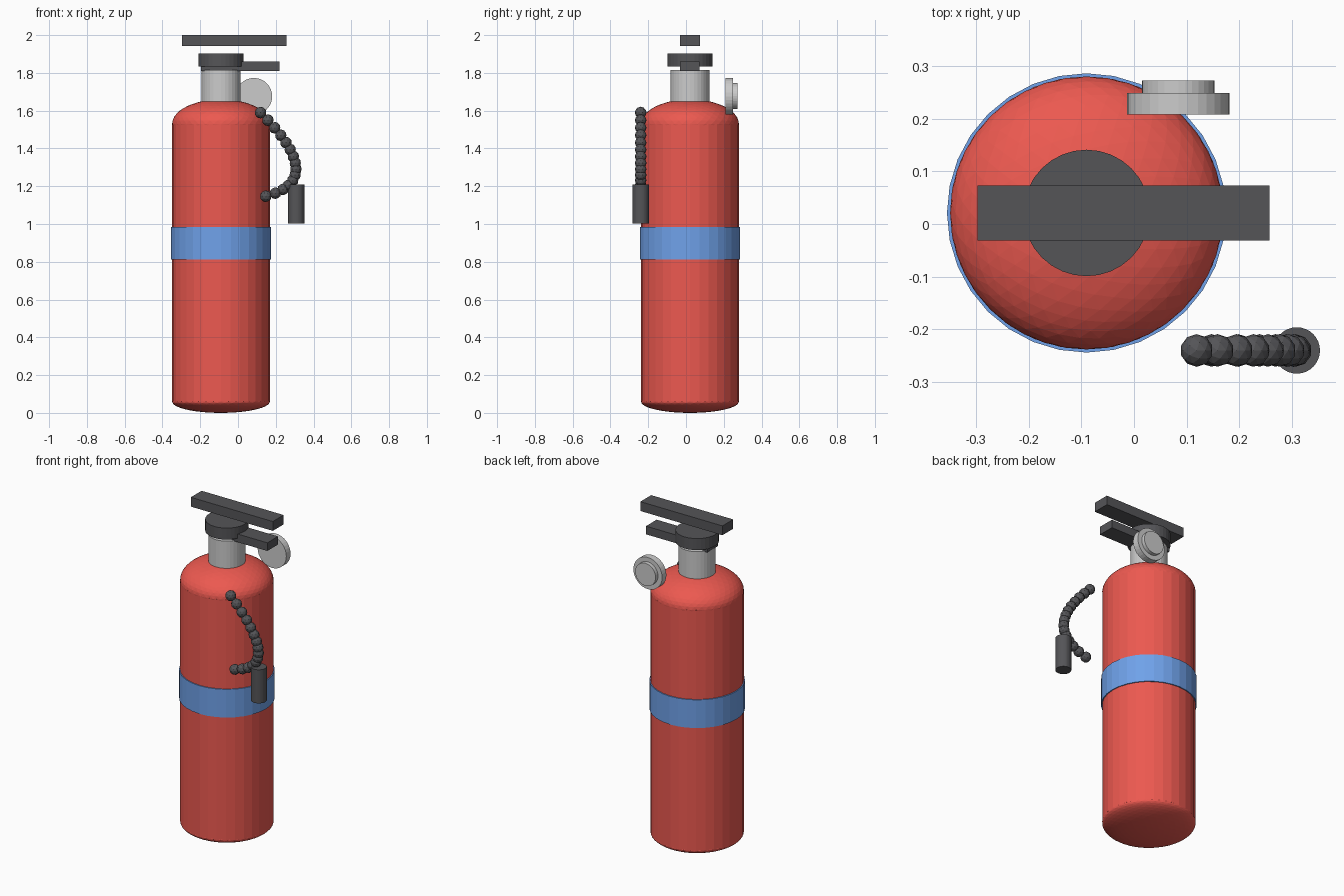
import bpy
from math import pi
from mathutils import Vector

if "Cube" in bpy.data.objects:
    bpy.data.objects.remove(bpy.data.objects["Cube"])

AX, AY = -0.09, 0.021  # axis of the tank


def material(name, rgb):
    m = bpy.data.materials.new(name)
    m.diffuse_color = (*rgb, 1)
    m.use_nodes = True
    m.node_tree.nodes["Principled BSDF"].inputs["Base Color"].default_value = m.diffuse_color
    return m


RED = material("red", (0.84, 0.10, 0.08))
BLUE = material("blue", (0.16, 0.36, 0.82))
DARK = material("dark", (0.09, 0.09, 0.097))
METAL = material("metal", (0.65, 0.66, 0.66))


def finish(name, mat):
    ob = bpy.context.object
    ob.name = name
    ob.data.materials.append(mat)
    return ob


def cylinder(name, x, y, z0, z1, r, mat):
    bpy.ops.mesh.primitive_cylinder_add(
        vertices=32, radius=r, depth=z1 - z0, location=(x, y, (z0 + z1) / 2))
    return finish(name, mat)


def disc(name, x, z, y0, y1, r, mat):
    bpy.ops.mesh.primitive_cylinder_add(
        vertices=32, radius=r, depth=y1 - y0,
        location=(x, (y0 + y1) / 2, z), rotation=(pi / 2, 0, 0))
    return finish(name, mat)


def ball(name, loc, scale, subdivisions, mat):
    bpy.ops.mesh.primitive_ico_sphere_add(
        subdivisions=subdivisions, radius=1, location=loc, scale=scale)
    return finish(name, mat)


def box(name, x0, x1, y0, y1, z0, z1, mat):
    bpy.ops.mesh.primitive_cube_add(
        size=1, location=((x0 + x1) / 2, (y0 + y1) / 2, (z0 + z1) / 2),
        scale=(x1 - x0, y1 - y0, z1 - z0))
    return finish(name, mat)


# Tank: straight wall with a shallow dome at each end
cylinder("tank_wall", AX, AY, 0.06, 1.53, 0.259, RED)
ball("tank_shoulder", (AX, AY, 1.53), (0.259, 0.259, 0.13), 4, RED)
ball("tank_base", (AX, AY, 0.06), (0.259, 0.259, 0.06), 4, RED)
cylinder("label_band", AX, AY, 0.813, 0.985, 0.265, BLUE)

# Valve neck, cap and the two levers
cylinder("valve_neck", AX, AY, 1.60, 1.815, 0.103, METAL)
cylinder("valve_cap", AX, AY, 1.833, 1.903, 0.12, DARK)
box("carry_handle", -0.195, 0.22, -0.031, 0.072, 1.81, 1.86, DARK)
box("squeeze_lever", -0.297, 0.257, -0.031, 0.073, 1.943, 2.0, DARK)

# Pressure gauge facing the back
disc("gauge_case", 0.084, 1.676, 0.208, 0.249, 0.097, METAL)
disc("gauge_face", 0.084, 1.677, 0.23, 0.272, 0.069, METAL)

# Hose: a string of beads along a Bezier curve
HY = -0.24
p0, p1, p2, p3 = (Vector((x, HY, z)) for x, z in
                  ((0.119, 1.59), (0.31, 1.40), (0.41, 1.215), (0.147, 1.147)))
BEADS = 15
for i in range(BEADS):
    t = i / (BEADS - 1)
    s = 1 - t
    pos = s**3 * p0 + 3 * s * s * t * p1 + 3 * s * t * t * p2 + t**3 * p3
    ball(f"hose_bead_{i + 1}", pos, (0.031, 0.031, 0.031), 2, DARK)

# Nozzle at the hose
cylinder("nozzle", 0.309, HY, 1.003, 1.208, 0.044, DARK)
